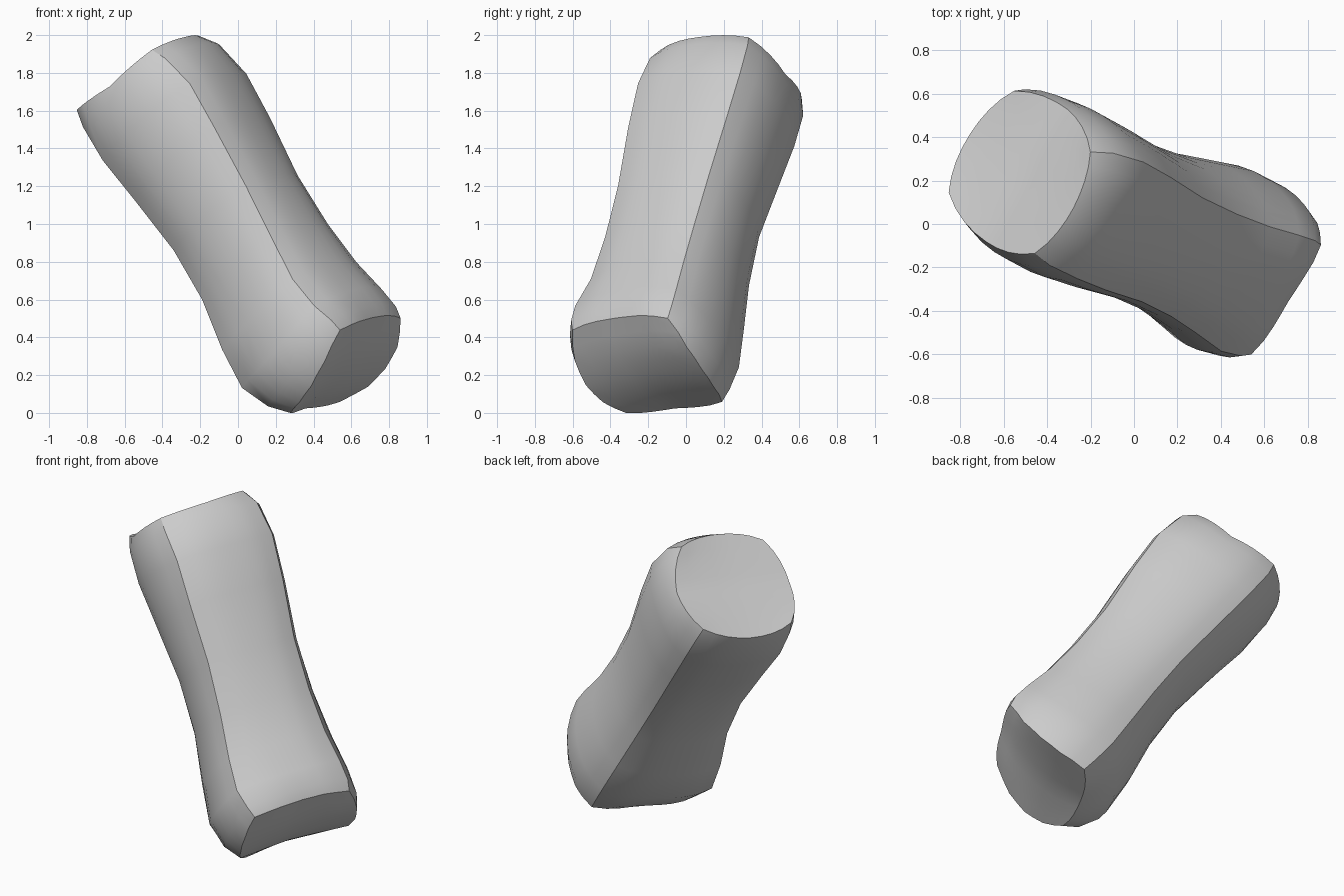
import bpy, bmesh, math
from mathutils import Vector

if "Cube" in bpy.data.objects:
    bpy.data.objects.remove(bpy.data.objects["Cube"], do_unlink=True)

# Shaft frame: long axis plus the two directions of the four ridges
BOTTOM, TOP = Vector((0.54, -0.21, 0.25)), Vector((-0.53, 0.24, 1.80))
AXIS = (TOP - BOTTOM).normalized()
front = Vector((0.05, -0.92, 0.36))
front = (front - AXIS * front.dot(AXIS)).normalized()
side = front.cross(AXIS).normalized()
if side.x < 0:
    side = -side
SEG = 8  # points per quarter section

# t along the axis, ridge radii (front, left, back, right), side fullness,
# end-slant weight, turn of the front ridge
STATIONS = [
    (0.00, (0.43, 0.42, 0.44, 0.37), (0.78, 0.86, 0.80, 0.90), 1.0, 0.00),
    (0.04, (0.45, 0.435, 0.46, 0.45), (0.79, 0.90, 0.83, 0.93), 0.8, -0.03),
    (0.11, (0.45, 0.425, 0.475, 0.51), (0.80, 0.90, 0.85, 0.92), 0.5, -0.10),
    (0.22, (0.41, 0.395, 0.445, 0.48), (0.82, 0.90, 0.86, 0.89), 0.2, -0.12),
    (0.36, (0.40, 0.385, 0.405, 0.415), (0.85, 0.89, 0.85, 0.88), 0.0, -0.03),
    (0.52, (0.415, 0.40, 0.385, 0.39), (0.87, 0.89, 0.82, 0.88), 0.0, 0.07),
    (0.70, (0.455, 0.455, 0.41, 0.41), (0.87, 0.88, 0.83, 0.88), 0.0, 0.13),
    (0.84, (0.475, 0.485, 0.43, 0.43), (0.87, 0.87, 0.86, 0.88), 0.0, 0.17),
    (0.95, (0.445, 0.455, 0.43, 0.415), (0.90, 0.88, 0.89, 0.90), 0.6, 0.12),
    (1.00, (0.40, 0.39, 0.40, 0.39), (0.90, 0.91, 0.91, 0.91), 1.0, 0.08),
]
# Lengthwise offsets around the rolled lower end and the dished upper end
LOWER_SLANT = (0.06, 0.07, 0.075, 0.07, 0.05, -0.04, -0.078, -0.088,
               -0.06, -0.05, -0.045, -0.06, -0.08, -0.09, -0.075, -0.025)
UPPER_SLANT = (-0.03, -0.025, -0.01, -0.065, -0.015, -0.01, 0.0, -0.05)


def around(values, turn):
    """Value at a fraction of a full turn, blended between neighbours."""
    k, g = divmod(turn * len(values), 1.0)
    k = int(k)
    return values[k] * (1 - g) + values[(k + 1) % len(values)] * g


def section(t, radii, fullness, weight, twist):
    """Points of one four-ridged cross-section."""
    slant = LOWER_SLANT if t < 0.5 else UPPER_SLANT
    points = []
    for i in range(4 * SEG):
        q, f = divmod(i / SEG, 1.0)
        turn = i / (4 * SEG)
        r = around(radii, turn)
        r *= 1 - (1 - fullness[int(q)]) * math.sin(math.pi * f)
        angle = turn * math.tau
        angle += twist * max(0.0, math.cos(angle))
        points.append(BOTTOM.lerp(TOP, t) + AXIS * around(slant, turn) * weight
                      + front * r * math.cos(angle) + side * r * math.sin(angle))
    return points


# Loft the shaft
bm = bmesh.new()
rings = [[bm.verts.new(p) for p in section(*s)] for s in STATIONS]
for low, high in zip(rings, rings[1:]):
    for i in range(4 * SEG):
        j = (i + 1) % (4 * SEG)
        bm.faces.new((low[i], low[j], high[j], high[i]))


def cap(ring):
    """Fill an end with a smooth patch blended from its four sides."""
    n = SEG
    grid = {}
    for i in range(n + 1):
        grid[i, 0] = ring[i]
        grid[n, i] = ring[n + i]
        grid[n - i, n] = ring[2 * n + i]
        grid[0, n - i] = ring[(3 * n + i) % (4 * n)]
    for i in range(1, n):
        for j in range(1, n):
            u, v = i / n, j / n
            across = grid[0, j].co.lerp(grid[n, j].co, u)
            along = grid[i, 0].co.lerp(grid[i, n].co, v)
            corners = grid[0, 0].co.lerp(grid[n, 0].co, u).lerp(
                grid[0, n].co.lerp(grid[n, n].co, u), v)
            grid[i, j] = bm.verts.new(across + along - corners)
    for i in range(n):
        for j in range(n):
            bm.faces.new((grid[i, j], grid[i + 1, j], grid[i + 1, j + 1], grid[i, j + 1]))


# Rolled lower end and shallow dished upper end
cap(rings[0])
cap(rings[-1])
bmesh.ops.recalc_face_normals(bm, faces=bm.faces)

mesh = bpy.data.meshes.new("bone_shaft")
bm.to_mesh(mesh)
bm.free()
bone = bpy.data.objects.new("bone_shaft", mesh)
bpy.context.collection.objects.link(bone)

# Single light grey surface
grey = bpy.data.materials.new("light_grey")
grey.use_nodes = True
colour = (0.6, 0.6, 0.6, 1.0)
grey.diffuse_color = colour
grey.node_tree.nodes["Principled BSDF"].inputs["Base Color"].default_value = colour
mesh.materials.append(grey)

bpy.context.view_layer.objects.active = bone
bone.select_set(True)
bpy.ops.object.shade_smooth_by_angle(angle=math.radians(32))
